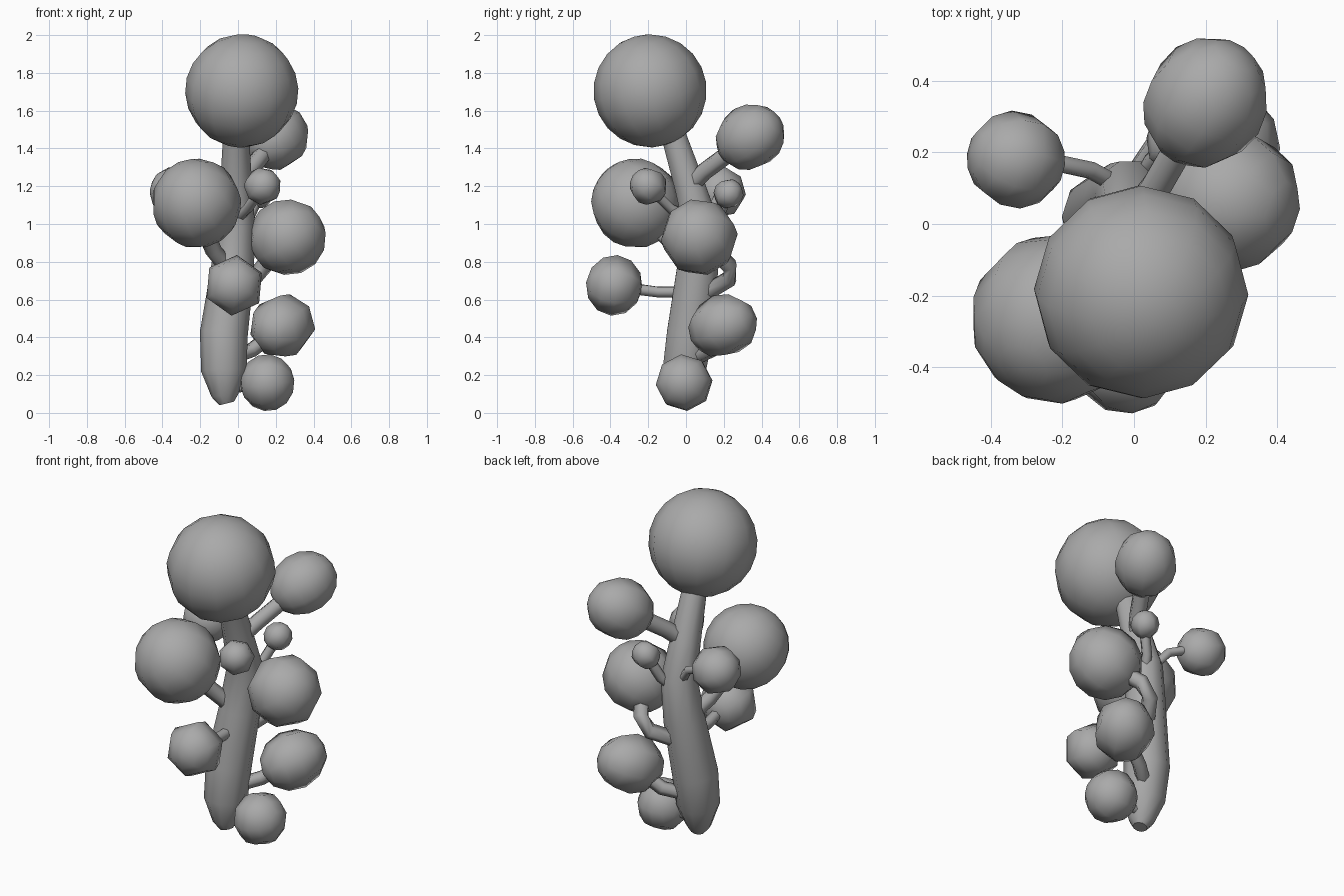
import bpy, bmesh, math
from mathutils import Vector, Matrix

if "Cube" in bpy.data.objects:
    bpy.data.objects.remove(bpy.data.objects["Cube"], do_unlink=True)

grey = bpy.data.materials.new("plain_grey")
grey.use_nodes = True
COLOUR = (0.4, 0.4, 0.4, 1)
grey.diffuse_color = COLOUR
grey.node_tree.nodes["Principled BSDF"].inputs["Base Color"].default_value = COLOUR


def finish(name, bm):
    bmesh.ops.recalc_face_normals(bm, faces=bm.faces)
    for face in bm.faces:
        face.smooth = len(face.verts) < 5
    mesh = bpy.data.meshes.new(name)
    bm.to_mesh(mesh)
    bm.free()
    mesh.materials.append(grey)
    obj = bpy.data.objects.new(name, mesh)
    bpy.context.collection.objects.link(obj)


def tube(name, points, radii, sides=6):
    """Tapered tube through the points, closed at both ends."""
    bm = bmesh.new()
    pts = [Vector(p) for p in points]
    rings = []
    for i, p in enumerate(pts):
        tangent = pts[min(i + 1, len(pts) - 1)] - pts[max(i - 1, 0)]
        turn = Vector((0, 0, 1)).rotation_difference(tangent)
        ring = []
        for k in range(sides):
            a = math.tau * k / sides
            offset = Vector((math.cos(a), math.sin(a), 0)) * radii[i]
            ring.append(bm.verts.new(p + turn @ offset))
        rings.append(ring)
    for low, high in zip(rings, rings[1:]):
        for k in range(sides):
            n = (k + 1) % sides
            bm.faces.new((low[k], low[n], high[n], high[k]))
    bm.faces.new(rings[0])
    bm.faces.new(rings[-1])
    finish(name, bm)


def ball(name, centre, radius, axis, sides=8, stretch=1.0):
    """Low-poly ball whose poles lie along its branch."""
    bm = bmesh.new()
    turn = Vector((0, 0, 1)).rotation_difference(Vector(axis)).to_matrix().to_4x4()
    place = Matrix.Translation(centre) @ turn @ Matrix.Diagonal((1, 1, stretch, 1))
    bmesh.ops.create_uvsphere(bm, u_segments=sides, v_segments=max(6, sides - 1),
                              radius=radius, matrix=place)
    finish(name, bm)


# Leaning trunk, fat near the foot
tube("trunk",
     [(-.06, -.02, .05), (-.07, -.02, .09), (-.075, -.01, .22), (-.075, .02, .42),
      (-.03, .06, .75), (-.01, .08, 1), (-.01, .02, 1.2), (-.01, -.06, 1.45), (0, -.14, 1.62)],
     [.04, .07, .12, .127, .115, .1, .085, .07, .06], 10)

# Balls: centre, radius, pole direction, sides, stretch along the pole
BALLS = {
    "crown_ball": ((.02, -.19, 1.705), .3, (.1, -.3, 1), 12, 1),
    "upper_back_ball": ((.2, .34, 1.46), .172, (.5, .8, .5), 9, 1.12),
    "large_front_ball": ((-.22, -.265, 1.11), .238, (-.4, -.6, .7), 11, 1),
    "left_ball": ((.262, .07, .93), .205, (.8, -.2, .5), 8, 1),
    "small_front_ball": ((.13, -.2, 1.2), .1, (.5, -.7, .5), 7, 1),
    "small_back_ball": ((.11, .225, 1.16), .08, (.4, .5, .7), 6, 1),
    "right_back_ball": ((-.33, .18, 1.17), .138, (-1, .2, .4), 8, 1),
    "front_ball": ((-.02, -.38, .675), .162, (.1, -1, .1), 6, .93),
    "lower_left_ball": ((.235, .195, .46), .17, (.5, .8, .3), 7, 1.12),
    "bottom_ball": ((.155, -.01, .16), .152, (1, -.1, .1), 8, .95),
}
for name, spec in BALLS.items():
    ball(name, *spec)

# Branches: path from the trunk into each ball, and thickness
BRANCHES = {
    "upper_back_branch": ([(0, .02, 1.2), (.06, .1, 1.28), (.17, .29, 1.42)], .048),
    "large_front_branch": ([(-.04, .04, .75), (-.13, -.04, .86), (-.2, -.2, 1.03)], .045),
    "left_branch": ([(-.02, .08, .62), (.08, .23, .71), (.14, .23, .78), (.21, .12, .88)], .045),
    "small_front_branch": ([(0, .03, 1.03), (.05, -.08, 1.08), (.12, -.18, 1.18)], .028),
    "small_back_branch": ([(0, .09, .93), (.05, .17, 1.02), (.1, .21, 1.13)], .03),
    "right_back_branch": ([(-.03, .1, .98), (-.12, .15, 1.1), (-.26, .18, 1.16)], .025),
    "front_branch": ([(-.04, .05, .64), (-.04, -.15, .64), (-.02, -.3, .66)], .032),
    "lower_left_branch": ([(-.04, .04, .29), (.07, .13, .33), (.2, .18, .43)], .04),
    "bottom_branch": ([(-.06, 0, .13), (.1, 0, .15)], .03),
}
for name, (path, thickness) in BRANCHES.items():
    tube(name, path, [thickness] * len(path))
